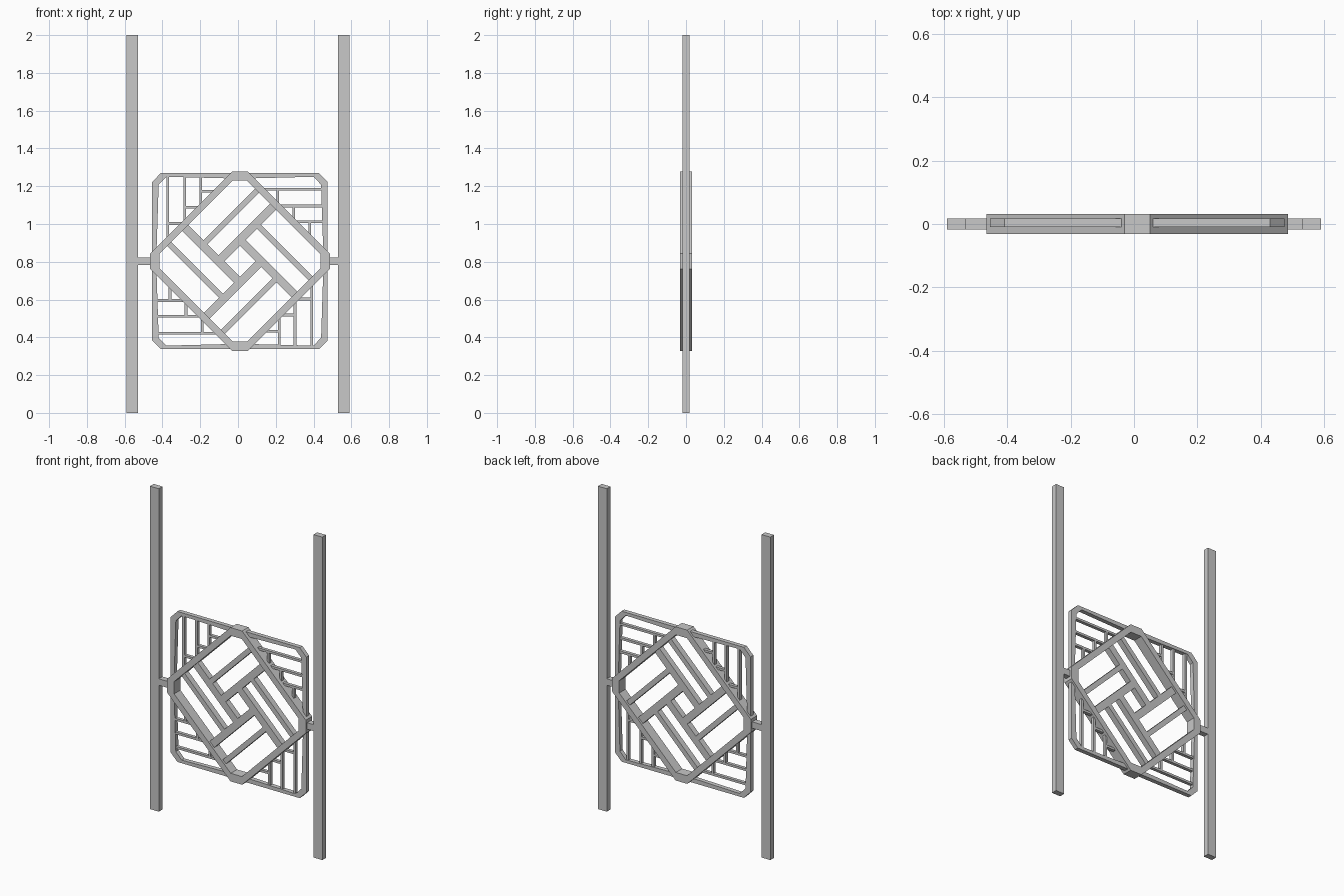
import bpy, bmesh, math
from mathutils import Matrix, Vector

cube = bpy.data.objects.get("Cube")
if cube:
    bpy.data.objects.remove(cube)

grey = bpy.data.materials.new("light_metal_grey")
grey.use_nodes = True
colour = (0.58, 0.58, 0.58, 1)
grey.diffuse_color = colour
grey.node_tree.nodes["Principled BSDF"].inputs["Base Color"].default_value = colour

CENTRE = Vector((0.01, 0, 0.803))   # middle of the panel


def finish(bm, name):
    bmesh.ops.recalc_face_normals(bm, faces=bm.faces)
    mesh = bpy.data.meshes.new(name)
    bm.to_mesh(mesh)
    bm.free()
    mesh.materials.append(grey)
    obj = bpy.data.objects.new(name, mesh)
    bpy.context.collection.objects.link(obj)
    return obj


def add_box(bm, x, y, z, turn=Matrix()):
    """Box between (min, max) pairs, turned about the origin."""
    size = [b - a for a, b in (x, y, z)]
    mid = [(a + b) / 2 for a, b in (x, y, z)]
    bmesh.ops.create_cube(bm, size=1, matrix=turn @ Matrix.Translation(mid) @ Matrix.Diagonal((*size, 1)))


def box(name, x, y, z):
    bm = bmesh.new()
    add_box(bm, x, y, z)
    return finish(bm, name)


def mirrored(quarter):
    """Closed loop from the points of the upper left quarter."""
    loop = list(quarter)
    loop += [(-x, z) for x, z in reversed(quarter) if x]
    loop += [(x, -z) for x, z in reversed(loop) if z]
    return sorted(loop, key=lambda p: math.atan2(p[1], p[0]))


def ring(name, outer, inner, y0, y1):
    bm = bmesh.new()
    loops = [[bm.verts.new((x, y, z)) for x, z in pts]
             for pts, y in ((outer, y0), (outer, y1), (inner, y1), (inner, y0))]
    n = len(outer)
    for k in range(4):
        a, b = loops[k], loops[(k + 1) % 4]
        for i in range(n):
            j = (i + 1) % n
            bm.faces.new((a[i], a[j], b[j], b[i]))
    obj = finish(bm, name)
    obj.location = CENTRE
    return obj


# Two tall posts and the short pins that hold the panel
for side, s in (("left", 1), ("right", -1)):
    box(side + "_post", sorted((s * 0.53, s * 0.59)), (-0.018, 0.018), (0, 2))
    box(side + "_pin", sorted((s * 0.53, s * 0.465 + 0.01)), (-0.018, 0.018), (0.783, 0.823))

# Diamond frame with clipped corners
ring("diamond_frame",
     mirrored([(-0.476, 0.04), (-0.04, 0.476)]),
     mirrored([(-0.426, 0.038), (-0.038, 0.426)]), -0.031, 0.031)

# Slimmer square frame behind it, with chamfered corners
ring("square_frame",
     mirrored([(-0.465, 0), (-0.465, 0.419), (-0.419, 0.466), (0, 0.466)]),
     mirrored([(-0.443, 0), (-0.43, 0.405), (-0.39, 0.447), (0, 0.437)]), -0.009, 0.018)

# Pinwheel lattice inside the diamond
bm = bmesh.new()
for k in range(4):
    turn = Matrix.Rotation(math.radians(-45 + 90 * k), 4, 'Y')
    for offset, width in ((0.08, 0.044), (0.2, 0.03)):
        add_box(bm, (-0.058, 0.34), (-0.018, 0.018), (offset - width / 2, offset + width / 2), turn)
finish(bm, "pinwheel_lattice").location = CENTRE

# Stepped slats in the four corners
bm = bmesh.new()
HALF = 0.007
for k in range(4):
    turn = Matrix.Rotation(math.radians(90 * k), 4, 'Y')
    for x, z in ((-0.381, 0.2), (-0.292, 0.285), (-0.208, 0.37)):
        add_box(bm, (x - HALF, x + HALF), (-0.006, 0.014), (0.5 + x, 0.45), turn)
        add_box(bm, (x + HALF, z - 0.5), (-0.006, 0.014), (z - HALF, z + HALF), turn)
finish(bm, "corner_slats").location = CENTRE
